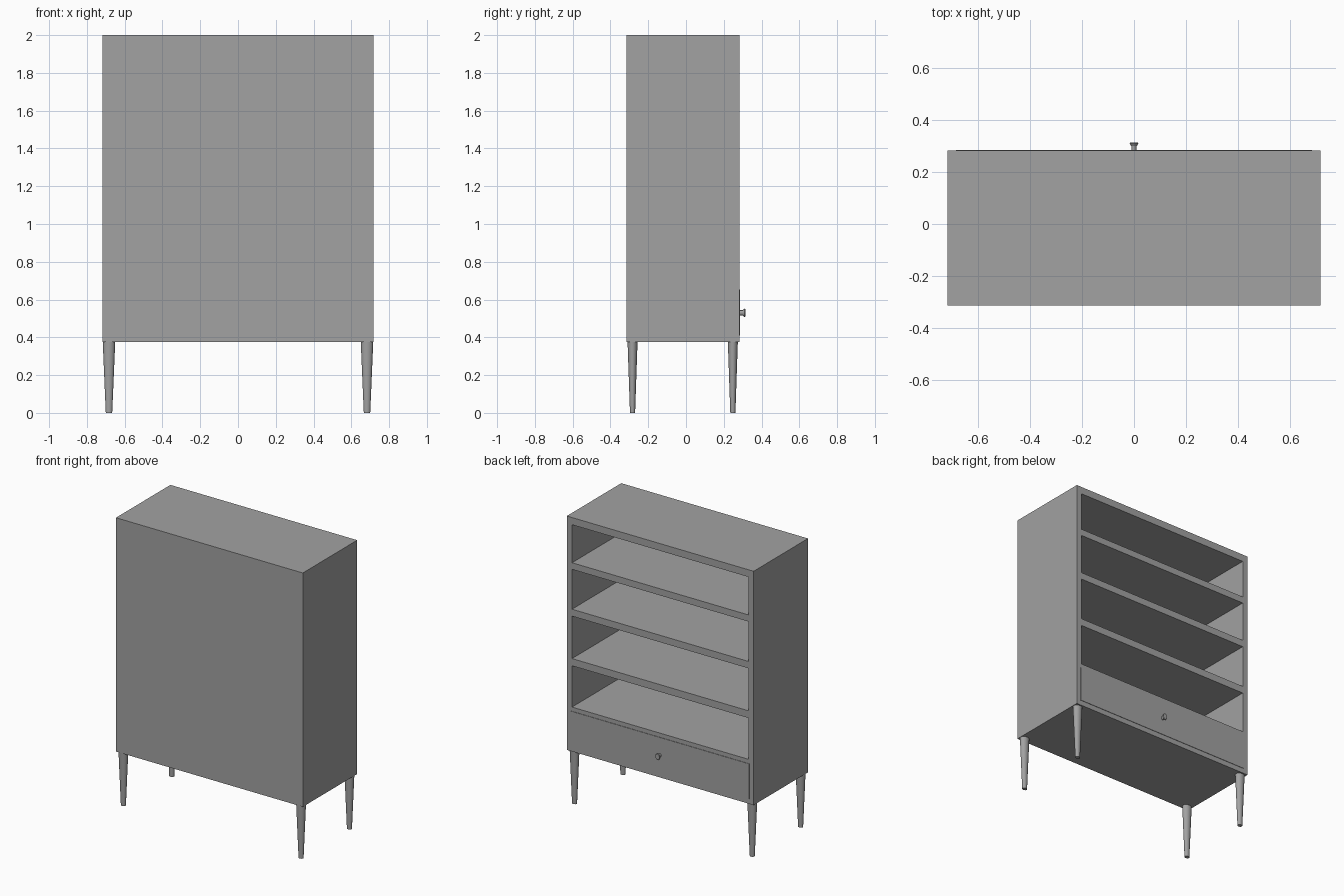
import bpy
import bmesh
from math import radians
from mathutils import Matrix

cube = bpy.data.objects.get("Cube")
if cube:
    bpy.data.objects.remove(cube, do_unlink=True)

grey = bpy.data.materials.new("mid grey")
grey.use_nodes = True
grey.diffuse_color = (0.36, 0.36, 0.36, 1)
grey.node_tree.nodes["Principled BSDF"].inputs["Base Color"].default_value = grey.diffuse_color


def add_object(name, bm):
    mesh = bpy.data.meshes.new(name)
    bm.to_mesh(mesh)
    bm.free()
    mesh.materials.append(grey)
    obj = bpy.data.objects.new(name, mesh)
    bpy.context.collection.objects.link(obj)
    return obj


def box(name, x, y, z):
    """Box from (min, max) ranges."""
    bm = bmesh.new()
    ranges = (x, y, z)
    size = [b - a for a, b in ranges]
    centre = [(a + b) / 2 for a, b in ranges]
    bmesh.ops.create_cube(bm, size=1, matrix=Matrix.Translation(centre) @ Matrix.Diagonal((*size, 1)))
    return add_object(name, bm)


def cone(name, bottom, top, height, matrix, sides=24):
    """Round tapered part whose local base sits at the matrix origin."""
    bm = bmesh.new()
    bmesh.ops.create_cone(bm, cap_ends=True, segments=sides, radius1=bottom, radius2=top,
                          depth=height, matrix=matrix @ Matrix.Translation((0, 0, height / 2)))
    obj = add_object(name, bm)
    bpy.ops.object.select_all(action="DESELECT")
    obj.select_set(True)
    bpy.context.view_layer.objects.active = obj
    bpy.ops.object.shade_smooth_by_angle(angle=radians(35))
    return obj


# Main case dimensions
half, back, face = 0.718, -0.314, 0.283
base, top = 0.375, 2.0
wall = 0.04
inner = half - wall

# Case: side panels, closed rear panel, top and bottom boards
for name, sign in (("left", 1), ("right", -1)):
    box(name + "_side_panel", sorted((sign * inner, sign * half)), (back, face), (base, top))
box("rear_panel", (-inner, inner), (back, back + 0.03), (base, top))
inside = (back + 0.03, face)
box("top_board", (-inner, inner), inside, (1.95, top))
box("bottom_board", (-inner, inner), inside, (base, 0.413))

# Shelves
for i, (low, high) in enumerate(((0.653, 0.683), (0.97, 1.02), (1.315, 1.363), (1.64, 1.686))):
    box(f"shelf_{i + 1}", (-inner, inner), inside, (low, high))

# Drawer: front slightly proud of the case, with its round knob
box("drawer_front", (-inner - 0.008, inner + 0.008), (face - 0.03, face + 0.003), (0.41, 0.654))
turn = Matrix.Rotation(radians(-90), 4, "X")
oval = Matrix.Diagonal((1, 1, 1.35, 1))
knob = Matrix.Translation((0, face, 0.53)) @ oval @ turn
cone("knob_stem", 0.01, 0.01, 0.025, knob)
cone("knob_head", 0.012, 0.017, 0.01, knob @ Matrix.Translation((0, 0, 0.018)))
cone("knob_cap", 0.017, 0.015, 0.003, knob @ Matrix.Translation((0, 0, 0.028)))

# Tapered oval legs
for side, x in (("left", 0.683), ("right", -0.683)):
    for end, y in (("rear_panel", -0.283), ("drawer", 0.248)):
        cone(f"{side}_{end}_leg", 0.017, 0.033, base,
             Matrix.Translation((x, y, 0)) @ Matrix.Diagonal((1, 0.8, 1, 1)))
